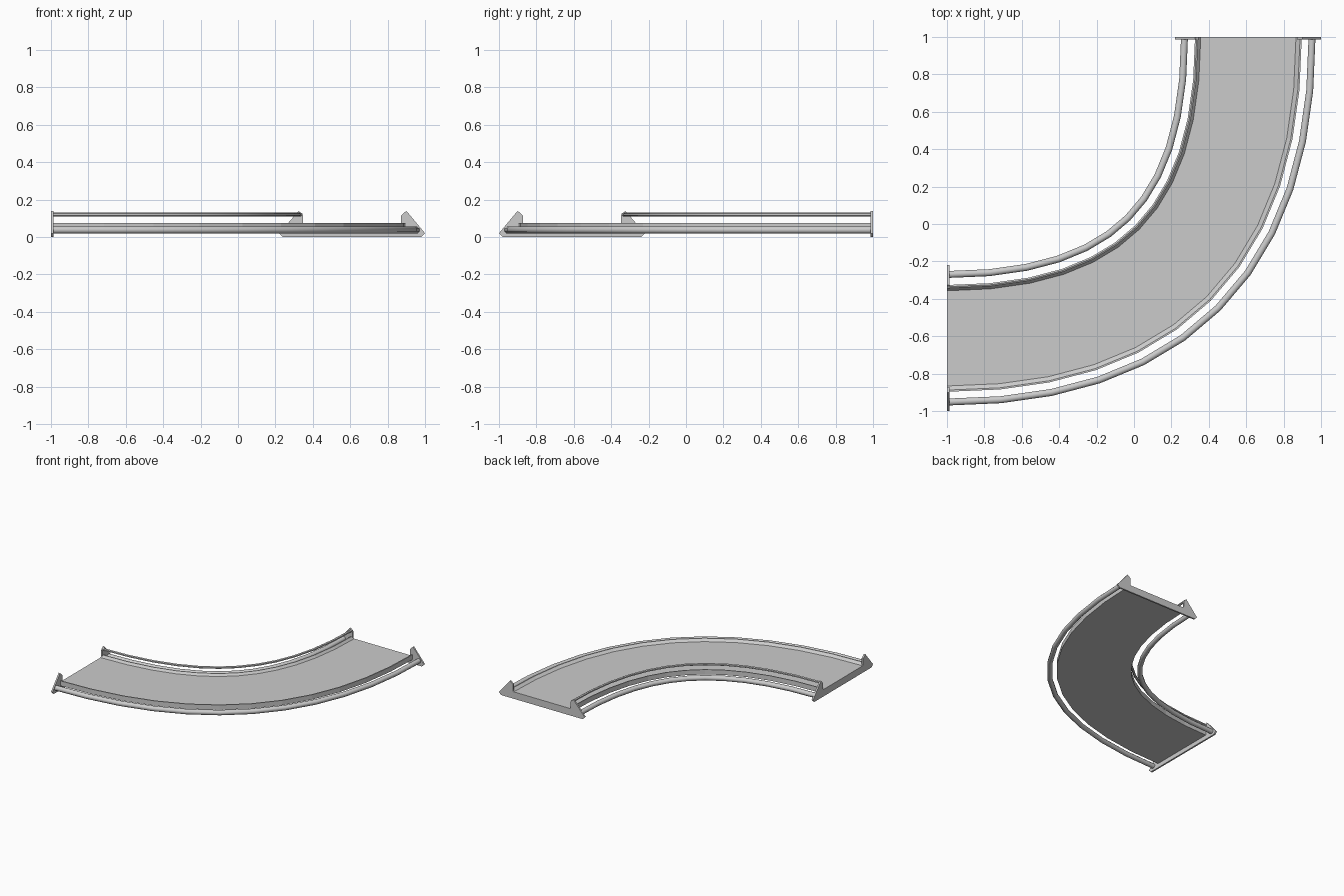
import bpy, bmesh, math
from mathutils import Vector

cube = bpy.data.objects.get("Cube")
if cube:
    bpy.data.objects.remove(cube)

metal = bpy.data.materials.new("light_grey_metal")
metal.use_nodes = True
GREY = (0.6, 0.6, 0.6, 1)
metal.diffuse_color = GREY
metal.node_tree.nodes["Principled BSDF"].inputs["Base Color"].default_value = GREY

MID = 1.61          # middle radius, measured from the bend corner (-1, 1)
STEPS = 12
CORNER = Vector((-1, 1, 0))


def finish(name, bm, smooth=False):
    bmesh.ops.recalc_face_normals(bm, faces=bm.faces)
    mesh = bpy.data.meshes.new(name)
    bm.to_mesh(mesh)
    bm.free()
    mesh.materials.append(metal)
    obj = bpy.data.objects.new(name, mesh)
    bpy.context.collection.objects.link(obj)
    if smooth:
        bpy.ops.object.select_all(action='DESELECT')
        obj.select_set(True)
        bpy.context.view_layer.objects.active = obj
        bpy.ops.object.shade_smooth_by_angle(angle=math.radians(50))
    return obj


def bend(t):
    """Point and outward direction on the bulging quarter bend."""
    k = 2 / 3
    p = [Vector(c) * MID for c in ((0, -1, 0), (k, -1, 0), (1, -k, 0), (1, 0, 0))]
    s = 1 - t
    point = p[0]*s**3 + p[1]*3*t*s*s + p[2]*3*t*t*s + p[3]*t**3
    way = (p[1]-p[0])*s*s + (p[2]-p[1])*2*t*s + (p[3]-p[2])*t*t
    way.normalize()
    return CORNER + point, Vector((way.y, -way.x, 0))


def sweep(name, profile, smooth=False):
    """Carry a closed (radius, height) profile around the bend."""
    bm = bmesh.new()
    rings = []
    for i in range(STEPS + 1):
        point, out = bend(i / STEPS)
        rings.append([bm.verts.new(point + out*(r - MID) + Vector((0, 0, z)))
                      for r, z in profile])
    n = len(profile)
    for a, b in zip(rings, rings[1:]):
        for j in range(n):
            bm.faces.new((a[j], a[(j+1) % n], b[(j+1) % n], b[j]))
    bm.faces.new(rings[0])
    bm.faces.new(rings[-1])
    return finish(name, bm, smooth)


def circle(r, z, radius, sides):
    return [(r + radius*math.cos(math.tau*(i+.5)/sides),
             z + radius*math.sin(math.tau*(i+.5)/sides)) for i in range(sides)]


# Deck with a low sloped curb along both edges
sweep("deck", [(1.335, .035), (1.335, .075), (1.342, .075), (1.357, .057),
               (1.866, .057), (1.888, .075), (1.897, .075), (1.897, .035)])

# Side pipes and the thin inner handrail
sweep("inner_pipe", circle(1.27, .038, .02, 8), True)
sweep("outer_pipe", circle(1.952, .038, .02, 8), True)
sweep("inner_rail", circle(1.335, .12, .01, 6), True)

# End plates: a base with a pointed bracket at each side
OUTLINE = [(1.24, 0), (1.98, 0), (2.0, .02), (1.9, .14), (1.872, .115),
           (1.872, .055), (1.348, .055), (1.348, .115), (1.325, .14), (1.22, .02)]


def end_plate(name, place):
    bm = bmesh.new()
    sides = [[bm.verts.new(CORNER + Vector(place(r, d, z))) for r, z in OUTLINE]
             for d in (0, .013)]
    n = len(OUTLINE)
    for j in range(n):
        bm.faces.new((sides[0][j], sides[0][(j+1) % n],
                      sides[1][(j+1) % n], sides[1][j]))
    for side in sides:
        bm.faces.new(side)
    finish(name, bm)


end_plate("right_end_plate", lambda r, d, z: (d, -r, z))
end_plate("back_end_plate", lambda r, d, z: (r, -d, z))
